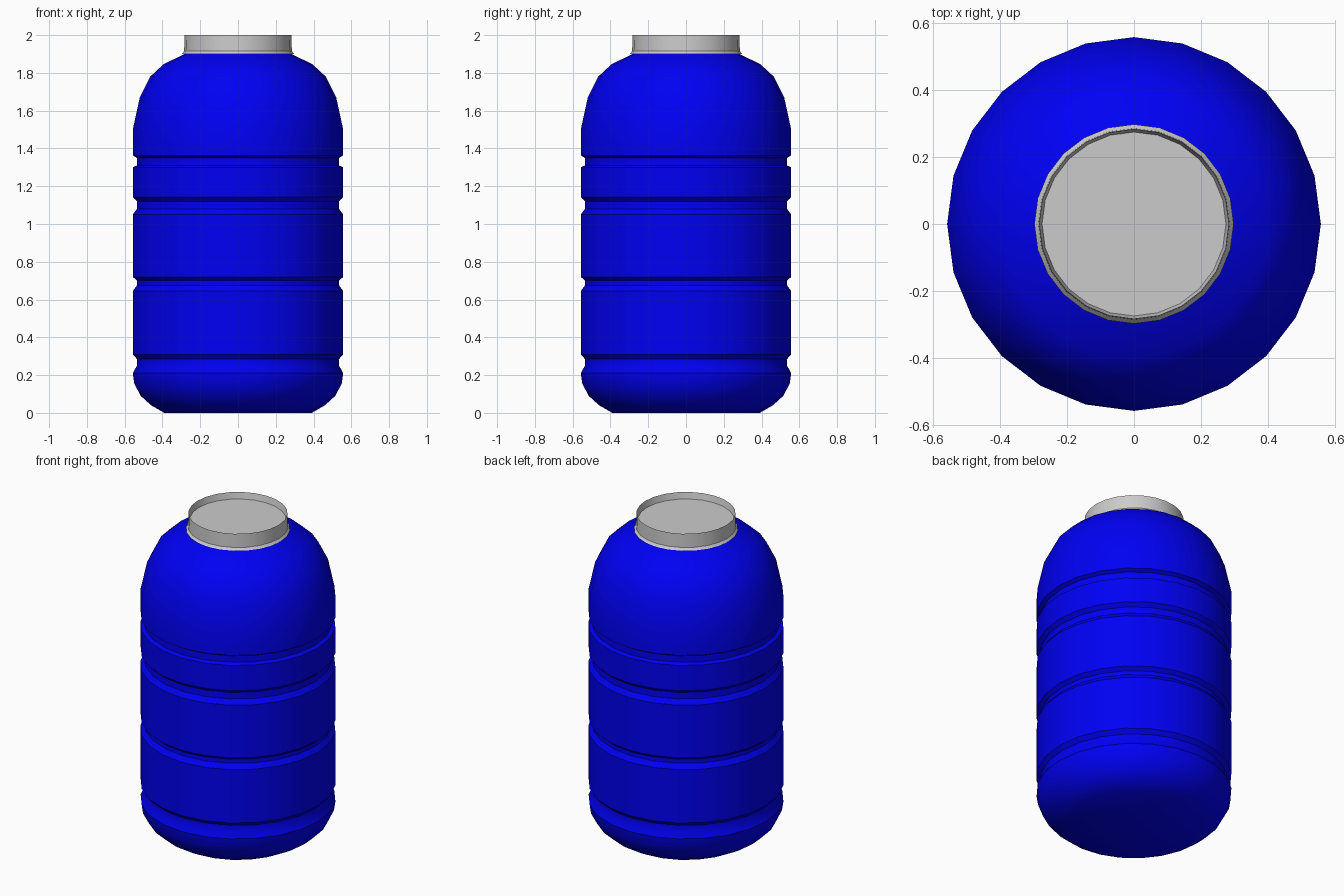
import bpy, bmesh
from math import radians, sin, cos, pi

if "Cube" in bpy.data.objects:
    bpy.data.objects.remove(bpy.data.objects["Cube"])

SIDES = 24


def lathe(name, profile, color=None, angle=35):
    """Spin a (radius, height) profile around z; zero radius closes to a cap face."""
    bm = bmesh.new()
    rings = []
    for r, z in profile:
        rings.append([bm.verts.new((r * cos(2 * pi * i / SIDES), r * sin(2 * pi * i / SIDES), z))
                      for i in range(SIDES)])
    for a, b in zip(rings, rings[1:]):
        for i in range(SIDES):
            j = (i + 1) % SIDES
            bm.faces.new((a[i], a[j], b[j], b[i]))
    return bm, rings


def finish(name, bm, color=None, angle=35):
    mesh = bpy.data.meshes.new(name)
    bm.to_mesh(mesh)
    bm.free()
    obj = bpy.data.objects.new(name, mesh)
    bpy.context.collection.objects.link(obj)
    if color:
        mat = bpy.data.materials.new(name + "_color")
        mat.diffuse_color = color
        mat.use_nodes = True
        mat.node_tree.nodes["Principled BSDF"].inputs["Base Color"].default_value = mat.diffuse_color
        mesh.materials.append(mat)
    bpy.ops.object.select_all(action='DESELECT')
    obj.select_set(True)
    bpy.context.view_layer.objects.active = obj
    bpy.ops.object.shade_smooth_by_angle(angle=radians(angle))
    return obj


# Jar body: rounded base, four grooves, domed shoulder
R, G = 0.557, 0.535
profile = [(0.39, 0), (0.46, 0.04), (0.515, 0.09), (0.549, 0.155)]
for z0, z1, z2, z3 in [(0.21, 0.25, 0.285, 0.31), (0.645, 0.675, 0.70, 0.72),
                       (1.05, 1.08, 1.12, 1.142), (1.30, 1.31, 1.35, 1.363)]:
    profile += [(R, z0), (G, z1), (G, z2), (R, z3)]
profile += [(R, 1.50), (0.52, 1.67), (0.465, 1.78), (0.395, 1.845), (0.28, 1.902)]
bm, rings = lathe("jar_body", profile)
bm.faces.new(rings[0][::-1])
finish("jar_body", bm, (0.0, 0.0, 0.9, 1))

# Lid: flared skirt, wall, recessed top disc
bm, rings = lathe("lid", [(0.297, 1.90), (0.285, 1.915), (0.283, 2.0), (0.274, 1.96)])
bm.faces.new(rings[-1])
finish("lid", bm)
